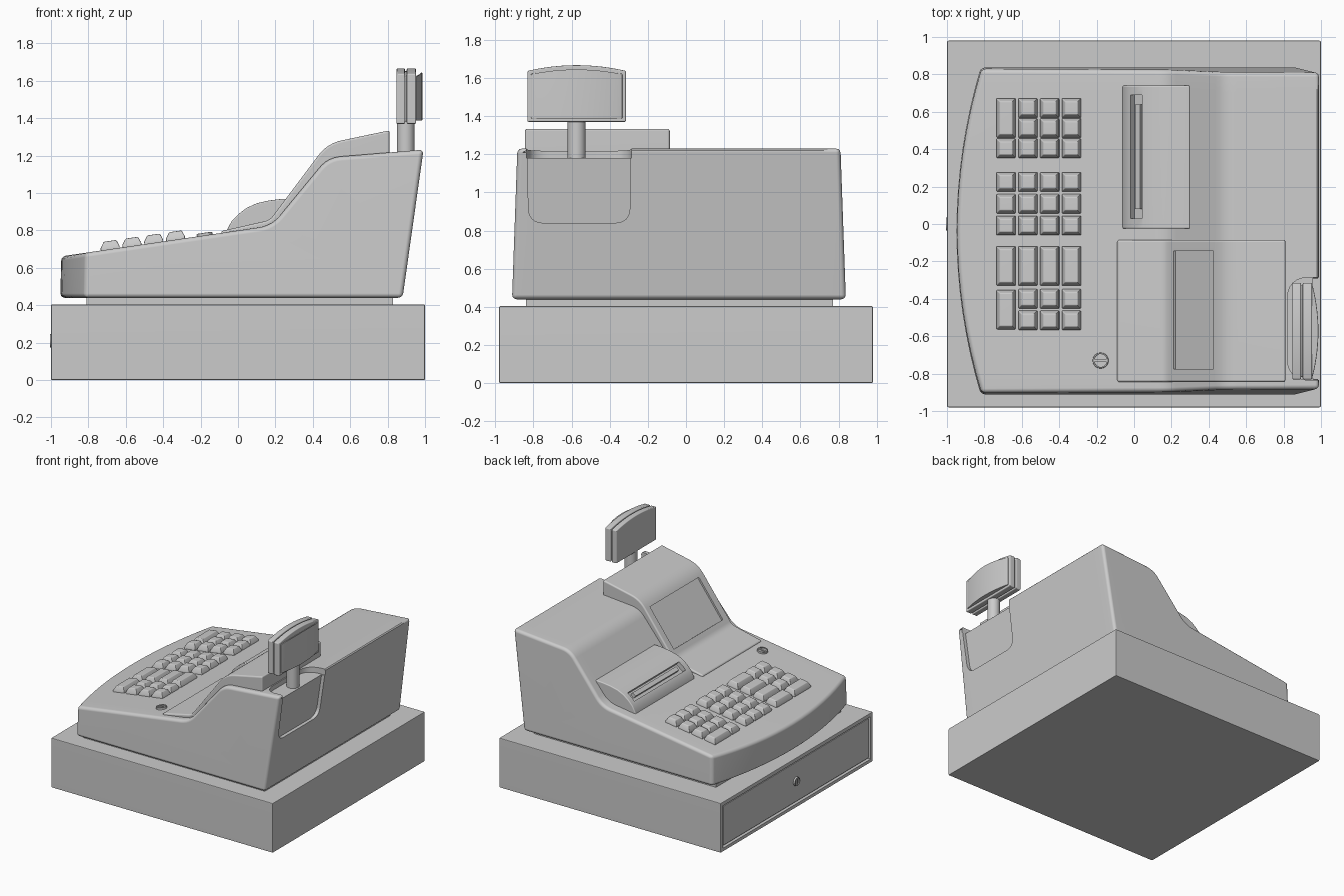
import bpy, bmesh, math
from mathutils import Vector, Matrix

if "Cube" in bpy.data.objects:
    bpy.data.objects.remove(bpy.data.objects["Cube"])

def rounded(pts, n=6):
    """Polygon points (a, b[, trim]) with curved corners where trim is given."""
    out = []
    for i, p in enumerate(pts):
        c = Vector(p[:2])
        if len(p) < 3:
            out.append(tuple(c))
            continue
        a = c + (Vector(pts[i - 1][:2]) - c).normalized() * p[2]
        b = c + (Vector(pts[(i + 1) % len(pts)][:2]) - c).normalized() * p[2]
        for k in range(n + 1):
            t = k / n
            out.append(tuple(a * (1 - t) ** 2 + c * 2 * t * (1 - t) + b * t * t))
    return out

def loft(name, rings):
    bm = bmesh.new()
    vs = [[bm.verts.new(p) for p in r] for r in rings]
    n = len(rings[0])
    for r, s in zip(vs, vs[1:]):
        for i in range(n):
            bm.faces.new((r[i], r[(i + 1) % n], s[(i + 1) % n], s[i]))
    bm.faces.new(vs[0])
    bm.faces.new(vs[-1])
    return finish_mesh(name, bm)

def finish_mesh(name, bm):
    bmesh.ops.recalc_face_normals(bm, faces=bm.faces)
    me = bpy.data.meshes.new(name)
    bm.to_mesh(me)
    bm.free()
    ob = bpy.data.objects.new(name, me)
    bpy.context.collection.objects.link(ob)
    return ob

def prism(name, pts, axis, lo, hi):
    place = {'x': lambda a, b, t: (t, a, b), 'y': lambda a, b, t: (a, t, b),
             'z': lambda a, b, t: (a, b, t)}[axis]
    return loft(name, [[place(a, b, t) for a, b in pts] for t in (lo, hi)])

def box(name, lo, hi):
    return prism(name, [(lo[0], lo[1]), (hi[0], lo[1]), (hi[0], hi[1]), (lo[0], hi[1])], 'z', lo[2], hi[2])

def activate(ob):
    bpy.ops.object.select_all(action='DESELECT')
    ob.select_set(True)
    bpy.context.view_layer.objects.active = ob

def bevel(ob, width, seg=3):
    m = ob.modifiers.new("bevel", 'BEVEL')
    m.width, m.segments, m.limit_method = width, seg, 'ANGLE'
    m.angle_limit = math.radians(35)
    m.use_clamp_overlap = False
    activate(ob)
    bpy.ops.object.modifier_apply(modifier=m.name)

def cut(ob, cutter):
    m = ob.modifiers.new("cut", 'BOOLEAN')
    m.operation, m.object, m.solver = 'DIFFERENCE', cutter, 'EXACT'
    activate(ob)
    bpy.ops.object.modifier_apply(modifier=m.name)
    bpy.data.objects.remove(cutter)

def smooth(ob):
    activate(ob)
    bpy.ops.object.shade_smooth_by_angle(angle=math.radians(35))
    ob.modifiers.new("normals", 'WEIGHTED_NORMAL').keep_sharp = True

def transform(ob, loc, ry):
    ob.data.transform(Matrix.Translation(loc) @ Matrix.Rotation(ry, 4, 'Y'))

SLOPE = 0.146
TILT = -math.atan(SLOPE)
def deck(x):
    return 0.82 + SLOPE * (x - 0.14)

# cash drawer case with recessed front panel
drawer = box("drawer_case", (-1, -0.98, 0), (1, 0.98, 0.405))
bevel(drawer, 0.008, 2)
cut(drawer, box("cutter", (-1.1, -0.95, 0.03), (-0.975, 0.95, 0.375)))
smooth(drawer)
panel = box("drawer_front", (-0.992, -0.935, 0.042), (-0.96, 0.935, 0.363))
bevel(panel, 0.005, 2)
smooth(panel)

# plinth between drawer and body
box("plinth", (-0.81, -0.84, 0.39), (0.83, 0.77, 0.46))

# main body: side profile lofted across, bowed front and tapered sides
rings = []
for k in range(-8, 9):
    t = k / 8
    xf = -0.945 + 0.13 * t * t
    prof = rounded([(xf - 0.005, 0.44), (0.88, 0.44), (0.992, 1.232), (0.48, 1.19, 0.07),
                    (0.18, deck(0.18), 0.07), (xf, deck(xf))])
    rings.append([(x, -0.037 + t * (0.875 - 0.028 * (z - 0.44) / 0.79), z) for x, z in prof])
body = loft("body", rings)
bevel(body, 0.024)

# notch in the rear for the customer display
cut(body, prism("cutter", rounded([(1.2, -0.835), (1.2, -0.285), (0.82, -0.285, 0.12), (0.82, -0.835, 0.12)]),
                'z', 1.18, 1.5))
back = prism("cutter", rounded([(-0.835, 1.5), (-0.825, 0.84, 0.08), (-0.295, 0.84, 0.08), (-0.285, 1.5)]),
             'x', 0.852, 1.1)
for v in back.data.vertices:
    v.co.x += 0.1414 * (v.co.z - 0.44)
cut(body, back)
smooth(body)

# operator display hood with inset screen
hood = prism("display_hood", rounded([(-0.09, 0.72), (-0.09, 0.797), (0.17, 0.855, 0.03), (0.477, 1.265, 0.08),
                                      (0.81, 1.335), (0.81, 1.1), (0.45, 1.05), (0.25, 0.8)]), 'y', -0.845, -0.085)
bevel(hood, 0.012)
angle = -math.atan2(0.41, 0.307)
screen_cut = box("cutter", (-0.18, -0.775, -0.014), (0.18, -0.145, 0.1))
transform(screen_cut, (0.318, 0, 1.053), angle)
cut(hood, screen_cut)
smooth(hood)

# receipt printer cover with paper slot
printer = prism("printer_cover", [(-0.065, 0.74), (-0.06, 0.80), (-0.035, 0.848), (0, 0.885), (0.045, 0.92), (0.1, 0.945),
                                  (0.165, 0.96), (0.23, 0.968), (0.30, 0.972), (0.30, 0.80)], 'y', -0.025, 0.74)
bevel(printer, 0.008)
slot = box("cutter", (-0.04, 0.03, -0.035), (0.04, 0.69, 0.1))
transform(slot, (0.012, 0, 0.893), math.radians(-38))
cut(printer, slot)
smooth(printer)
tear_bar = box("tear_bar", (-0.012, 0.08, -0.04), (0.022, 0.64, -0.006))
transform(tear_bar, (0.012, 0, 0.893), math.radians(-38))

# keypad: (column, y centre, y length)
S, T = 0.103, 0.21
keys = [(c, y, S) for c in range(4) for y in (0.225, 0.108, -0.008)]
keys += [(c, y, S) for c in (1, 2, 3) for y in (0.62, 0.513, -0.4, -0.515)]
keys += [(c, 0.405, S) for c in range(4)] + [(c, -0.224, T) for c in range(4)]
keys += [(0, 0.567, T), (0, -0.458, T)]
bm = bmesh.new()
for c, y, length in keys:
    x = -0.683 + 0.1165 * c
    m = Matrix.Translation((x, y, deck(x))) @ Matrix.Rotation(TILT, 4, 'Y')
    lw = length / 2
    levels = []
    for z, inset, shift in ((-0.01, 0, 0), (0.012, 0, 0), (0.044, 0.017, 0.005)):
        hx, hy = 0.051 - inset, lw - inset
        levels.append([bm.verts.new(m @ Vector((sx * hx + shift, sy * hy, z)))
                       for sx, sy in ((-1, -1), (1, -1), (1, 1), (-1, 1))])
    for r, s in zip(levels, levels[1:]):
        for i in range(4):
            bm.faces.new((r[i], r[(i + 1) % 4], s[(i + 1) % 4], s[i]))
    bm.faces.new(levels[0])
    bm.faces.new(levels[-1])
keypad = finish_mesh("keypad", bm)
bevel(keypad, 0.005, 2)
smooth(keypad)

# key locks on deck and drawer
def lock(name, loc, ry, r):
    circle = [(r * math.cos(a * math.tau / 32), r * math.sin(a * math.tau / 32)) for a in range(32)]
    ob = prism(name, circle, 'z', -0.03, 0.014)
    bevel(ob, 0.004, 2)
    cut(ob, prism("cutter", [(a * 0.82, b * 0.82) for a, b in circle], 'z', 0.006, 0.1))
    bar = box(name + "_keyway", (-r * 0.8, -0.007, 0), (r * 0.8, 0.007, 0.014))
    for o in (ob, bar):
        transform(o, loc, ry)
        smooth(o)

lock("mode_lock", (-0.178, -0.73, deck(-0.178)), TILT, 0.042)
lock("drawer_lock", (-0.992, 0, 0.21), -math.pi / 2, 0.036)

# customer display: pole, two arched shells, core and curved window
yc = -0.573
pole = prism("display_pole", [(0.897 + 0.047 * math.cos(a * math.tau / 32), yc + 0.047 * math.sin(a * math.tau / 32))
                              for a in range(32)], 'z', 1.15, 1.40)
smooth(pole)

def arch(w, z0, z1, rise):
    us = [k / 8 for k in range(-8, 9)]
    return [(yc + w, z0), (yc - w, z0)] + [(yc + w * u, z1 + rise * (1 - u * u)) for u in us]

for name, w, z0, z1, lo, hi in (("display_front_shell", 0.258, 1.37, 1.637, 0.847, 0.893),
                                ("display_core", 0.245, 1.382, 1.622, 0.88, 0.915),
                                ("display_rear_shell", 0.258, 1.37, 1.637, 0.902, 0.952)):
    ob = prism(name, arch(w, z0, z1, 0.03), 'x', lo, hi)
    bevel(ob, 0.007)
    smooth(ob)

w = 0.24
plan = [(0.94, yc + w), (0.94, yc - w)] + [(0.956 + 0.03 * (1 - (k / 8) ** 2), yc + w * k / 8) for k in range(-8, 9)]
window = loft("display_window", [[(x, y, 1.387) for x, y in plan],
                                 [(x, y, 1.647 - 0.025 * ((y - yc) / w) ** 2) for x, y in plan]])
bevel(window, 0.006, 2)
smooth(window)
